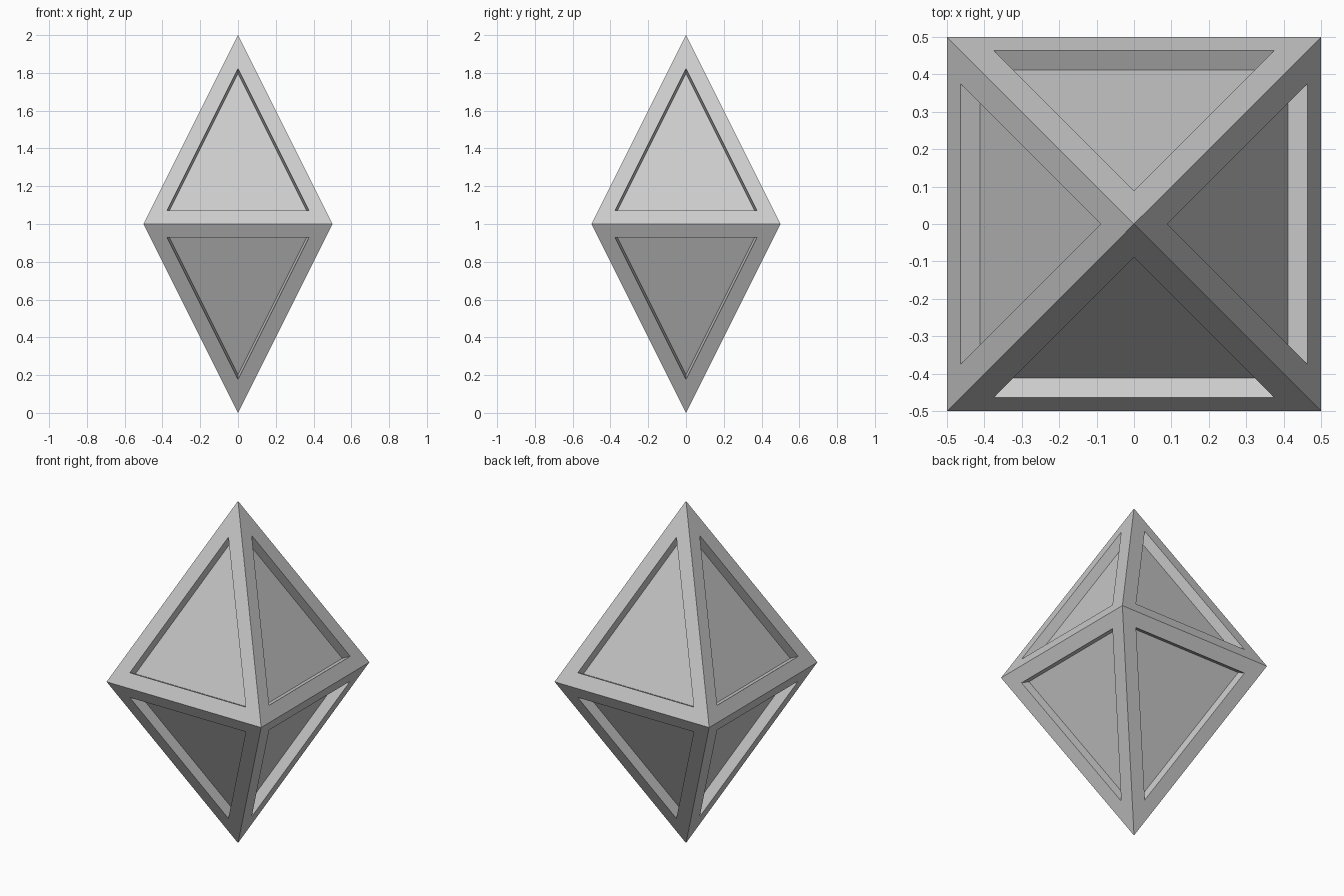
import bpy
import bmesh

# Remove the default cube
cube = bpy.data.objects.get("Cube")
if cube:
    bpy.data.objects.remove(cube, do_unlink=True)

HALF = 0.5        # half width at the middle
BORDER = 0.081    # width of the frame around each panel
DEPTH = 0.058     # depth of each panel recess

# Single grey material
grey = bpy.data.materials.new("light_grey")
grey.use_nodes = True
colour = (0.6, 0.6, 0.6, 1)
grey.diffuse_color = colour
grey.node_tree.nodes["Principled BSDF"].inputs["Base Color"].default_value = colour

# Double pyramid on a square girdle
bm = bmesh.new()
ring = [bm.verts.new((x * HALF, y * HALF, 1))
        for x, y in ((-1, -1), (1, -1), (1, 1), (-1, 1))]
tip_top = bm.verts.new((0, 0, 2))
tip_bottom = bm.verts.new((0, 0, 0))
for i, a in enumerate(ring):
    b = ring[(i + 1) % len(ring)]
    bm.faces.new((a, b, tip_top))
    bm.faces.new((b, a, tip_bottom))
bm.normal_update()

# Frame around every side, then sink the panel straight in
panels = list(bm.faces)
bmesh.ops.inset_individual(bm, faces=panels, thickness=BORDER, depth=0,
                           use_even_offset=True)
bm.normal_update()
sunk = bmesh.ops.extrude_discrete_faces(bm, faces=panels)["faces"]
bm.normal_update()
for face in sunk:
    bmesh.ops.translate(bm, verts=face.verts, vec=face.normal * -DEPTH)
bm.normal_update()

mesh = bpy.data.meshes.new("crystal")
bm.to_mesh(mesh)
bm.free()
mesh.materials.append(grey)
crystal = bpy.data.objects.new("crystal", mesh)
bpy.context.collection.objects.link(crystal)
